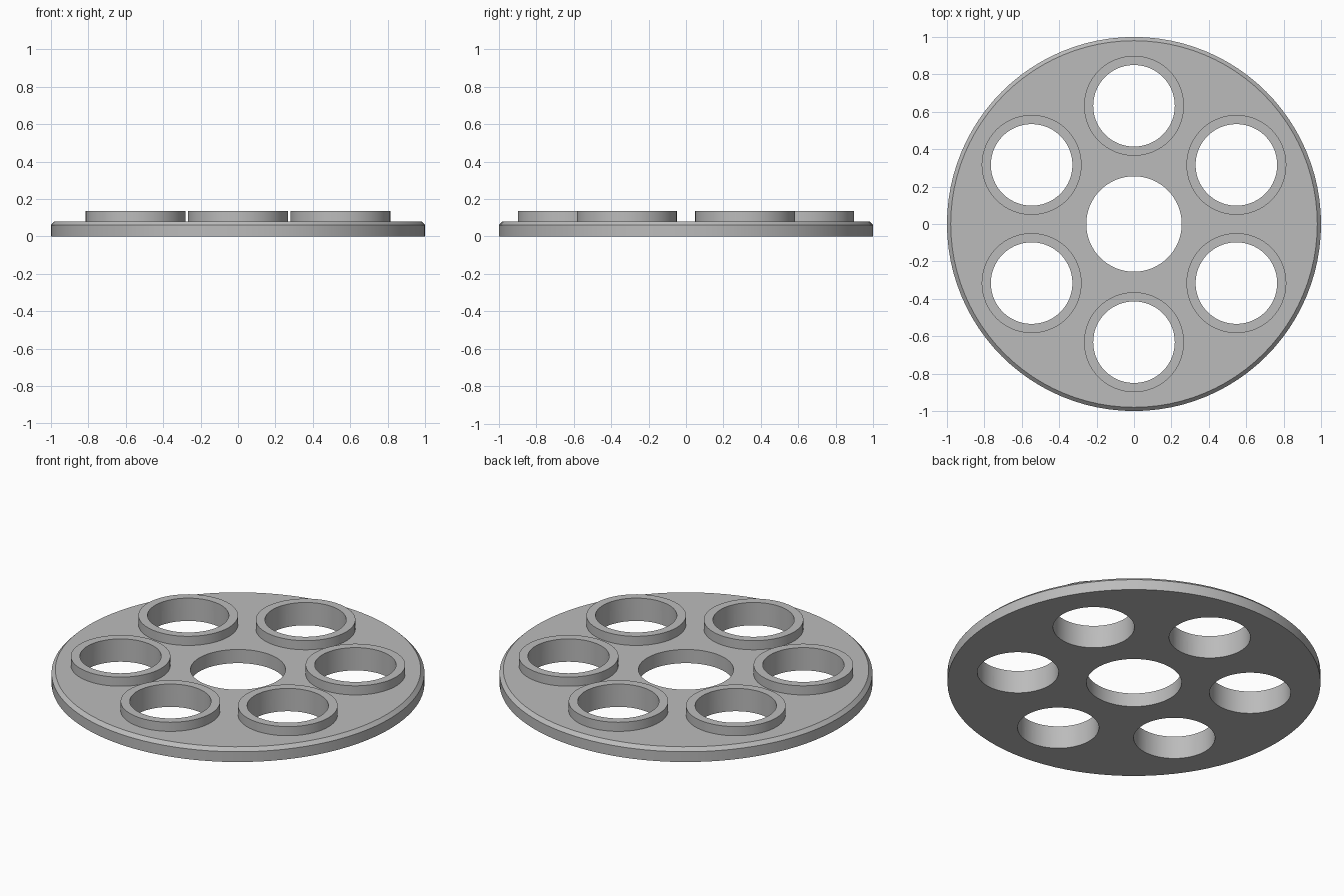
import bpy, bmesh, math

if "Cube" in bpy.data.objects:
    bpy.data.objects.remove(bpy.data.objects["Cube"], do_unlink=True)

RADIUS, PLATE_TOP, RING_TOP = 1.0, 0.081, 0.135
CHAMFER = 0.02
HUB_HOLE, CUP_HOLE, CUP_OUTER, ORBIT = 0.255, 0.218, 0.267, 0.632
SEGMENTS = 96

grey = bpy.data.materials.new("plain grey")
grey.use_nodes = True
colour = (0.5, 0.5, 0.5, 1)
grey.diffuse_color = colour
grey.node_tree.nodes["Principled BSDF"].inputs["Base Color"].default_value = colour


def lathe(name, profile, centre=(0, 0), closed=True):
    """Spin a (radius, z) profile around a vertical axis at centre."""
    bm = bmesh.new()
    rings = []
    for r, z in profile:
        rings.append([bm.verts.new((centre[0] + r * math.cos(a), centre[1] + r * math.sin(a), z))
                      for a in (math.tau * i / SEGMENTS for i in range(SEGMENTS))])
    pairs = list(zip(rings, rings[1:]))
    if closed:
        pairs.append((rings[-1], rings[0]))
    for low, high in pairs:
        for i in range(SEGMENTS):
            j = (i + 1) % SEGMENTS
            bm.faces.new((low[i], low[j], high[j], high[i]))
    mesh = bpy.data.meshes.new(name)
    bm.to_mesh(mesh)
    bm.free()
    mesh.materials.append(grey)
    obj = bpy.data.objects.new(name, mesh)
    bpy.context.collection.objects.link(obj)
    return obj


def smooth(obj):
    bpy.ops.object.select_all(action="DESELECT")
    obj.select_set(True)
    bpy.context.view_layer.objects.active = obj
    bpy.ops.object.shade_smooth_by_angle(angle=math.radians(30))


# Round plate with a chamfered top rim and a central hole
plate = lathe("plate", [(HUB_HOLE, 0), (RADIUS, 0), (RADIUS, PLATE_TOP - CHAMFER),
                        (RADIUS - CHAMFER, PLATE_TOP), (HUB_HOLE, PLATE_TOP)])

centres = [(ORBIT * math.cos(a), ORBIT * math.sin(a))
           for a in (math.radians(30 + 60 * k) for k in range(6))]

# Cutter for the six outer holes
bm = bmesh.new()
for x, y in centres:
    made = bmesh.ops.create_cone(bm, cap_ends=True, segments=SEGMENTS,
                                 radius1=CUP_HOLE, radius2=CUP_HOLE, depth=1)
    bmesh.ops.translate(bm, verts=made["verts"], vec=(x, y, 0))
cutter_mesh = bpy.data.meshes.new("hole_cutter")
bm.to_mesh(cutter_mesh)
bm.free()
cutter = bpy.data.objects.new("hole_cutter", cutter_mesh)
cutter.hide_render = True
bpy.context.collection.objects.link(cutter)

cut = plate.modifiers.new("holes", "BOOLEAN")
cut.operation = "DIFFERENCE"
cut.solver = "EXACT"
cut.object = cutter
bpy.context.view_layer.objects.active = plate
bpy.ops.object.modifier_apply(modifier=cut.name)
bpy.data.objects.remove(cutter, do_unlink=True)
smooth(plate)

# Raised collar around each outer hole, open where it meets the plate
for k, centre in enumerate(centres):
    collar = lathe(f"collar_{k + 1}", [(CUP_OUTER, PLATE_TOP), (CUP_OUTER, RING_TOP),
                                       (CUP_HOLE, RING_TOP), (CUP_HOLE, PLATE_TOP)],
                   centre, closed=False)
    smooth(collar)
